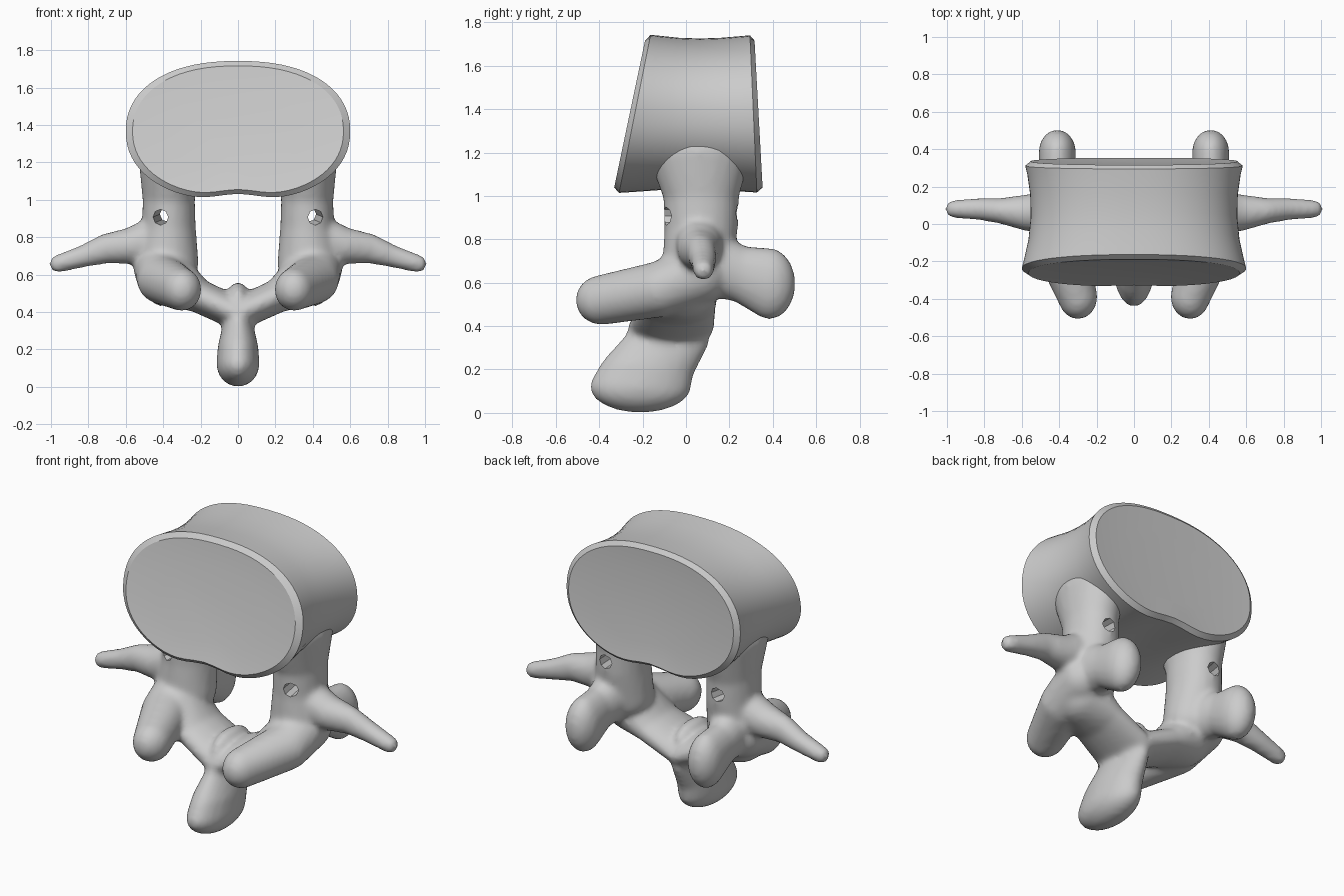
import bpy, bmesh, math
from mathutils import Vector, Matrix

cube = bpy.data.objects.get("Cube")
if cube:
    bpy.data.objects.remove(cube, do_unlink=True)

bone = bpy.data.materials.new("bone grey")
bone.use_nodes = True
GREY = (0.6, 0.6, 0.6, 1)
bone.diffuse_color = GREY
bone.node_tree.nodes["Principled BSDF"].inputs["Base Color"].default_value = GREY


def make_object(name, bm):
    bmesh.ops.recalc_face_normals(bm, faces=bm.faces)
    mesh = bpy.data.meshes.new(name)
    bm.to_mesh(mesh)
    bm.free()
    mesh.materials.append(bone)
    obj = bpy.data.objects.new(name, mesh)
    bpy.context.collection.objects.link(obj)
    return obj


def sphere_directions():
    bm = bmesh.new()
    bmesh.ops.create_icosphere(bm, subdivisions=3, radius=1)
    directions = [v.co.copy() for v in bm.verts]
    bm.free()
    return directions


DIRECTIONS = sphere_directions()


def limb(bm, *balls):
    """Chain of hulls through balls given as (centre, scale)."""
    for pair in zip(balls, balls[1:]):
        verts = [bm.verts.new(centre + scale @ d)
                 for centre, scale in pair for d in DIRECTIONS]
        bmesh.ops.convex_hull(bm, input=verts)
        loose = [v for v in bm.verts if not v.link_faces]
        bmesh.ops.delete(bm, geom=loose, context="VERTS")


def ball(side, x, y, z, rx, ry=None, rz=None):
    scale = Matrix.Diagonal((rx, ry or rx, rz or rx))
    return Vector((side * x, y, z)), scale


# Vertebral body: bean outline lofted from the sloping front to the back
def bean(angle):
    c, s = math.cos(angle), math.sin(angle)
    x = 0.6 * math.copysign(abs(c) ** 0.86, c)
    z = 0.375 * math.copysign(abs(s) ** 0.92, s)
    if s < 0:
        z += 0.04 * math.exp(-(x / 0.16) ** 2)
    return x, z


SIDES = 72
rings = []
bm = bmesh.new()
# (depth, width scale, height scale)
loft = [(0.02, 0.6, 0.6), (0.0, 0.94, 0.93), (0.04, 1.0, 1.0), (0.12, 0.98, 0.99),
        (0.3, 0.94, 0.965), (0.5, 0.92, 0.955), (0.7, 0.925, 0.965),
        (0.88, 0.95, 0.985), (0.96, 0.97, 0.995), (1.0, 0.92, 0.93), (0.98, 0.6, 0.6)]
for t, sx, sz in loft:
    ring = []
    for i in range(SIDES):
        x, z = bean(2 * math.pi * i / SIDES)
        x, z = x * sx, z * sz
        front = -0.262 + 0.21 * z
        back = 0.335 - 0.055 * z
        ring.append(bm.verts.new((x, front + (back - front) * t, 1.367 + z)))
    rings.append(ring)
for a, b in zip(rings, rings[1:]):
    for i in range(SIDES):
        j = (i + 1) % SIDES
        bm.faces.new((a[i], a[j], b[j], b[i]))
bm.faces.new(rings[0])
bm.faces.new(rings[-1])
body = make_object("vertebral_body", bm)
bpy.ops.object.select_all(action="DESELECT")
body.select_set(True)
bpy.context.view_layer.objects.active = body
bpy.ops.object.shade_smooth_by_angle(angle=math.radians(28))

# Neural arch: fused pedicles, laminae and processes
bm = bmesh.new()
for s in (-1, 1):
    # Pedicle, flaring into the body
    limb(bm, ball(s, 0.37, 0.06, 1.2, 0.16, 0.24, 0.12),
         ball(s, 0.37, 0.07, 1.0, 0.14, 0.175, 0.1),
         ball(s, 0.37, 0.07, 0.85, 0.145, 0.17, 0.12),
         ball(s, 0.38, 0.05, 0.66, 0.17, 0.16, 0.14))
    # Transverse process
    limb(bm, ball(s, 0.4, 0.06, 0.8, 0.13, 0.12, 0.13), ball(s, 0.56, 0.06, 0.755, 0.1),
         ball(s, 0.7, 0.07, 0.74, 0.08, 0.07, 0.08),
         ball(s, 0.82, 0.08, 0.7, 0.06), ball(s, 0.962, 0.08, 0.658, 0.048))
    # Forward articular process
    limb(bm, ball(s, 0.42, 0.06, 0.64, 0.14), ball(s, 0.4, -0.12, 0.57, 0.14, 0.12, 0.13),
         ball(s, 0.3, -0.39, 0.52, 0.105, 0.12, 0.115))
    # Rear articular process
    limb(bm, ball(s, 0.39, 0.08, 0.7, 0.13, 0.14, 0.16),
         ball(s, 0.41, 0.25, 0.64, 0.095, 0.1, 0.13),
         ball(s, 0.41, 0.385, 0.595, 0.1, 0.12, 0.165))
    # Lamina
    limb(bm, ball(s, 0.37, -0.02, 0.58, 0.14, 0.17, 0.15),
         ball(s, 0.22, -0.04, 0.49, 0.09, 0.18, 0.09),
         ball(s, 0, -0.07, 0.39, 0.08, 0.2, 0.09))
# Spinous process with its crest
limb(bm, ball(1, 0, -0.07, 0.47, 0.06, 0.16, 0.09), ball(1, 0, -0.09, 0.33, 0.08, 0.2, 0.09),
     ball(1, 0, -0.18, 0.2, 0.11, 0.22, 0.11), ball(1, 0, -0.21, 0.12, 0.115, 0.235, 0.12))
arch = make_object("neural_arch", bm)
remesh = arch.modifiers.new("fuse", "REMESH")
remesh.mode = "VOXEL"
remesh.voxel_size = 0.016
remesh.use_smooth_shade = True
soften = arch.modifiers.new("soften", "SMOOTH")
soften.factor = 0.5
soften.iterations = 8

# Slanted eight-sided holes through the pedicles
for side, label in ((-1, "right"), (1, "left")):
    start, end = Vector((side * 0.43, -0.22, 0.9)), Vector((side * 0.36, 0.36, 0.93))
    axis = end - start
    turn = axis.to_track_quat("Z", "Y").to_matrix().to_4x4()
    bm = bmesh.new()
    bmesh.ops.create_cone(bm, cap_ends=True, segments=8, radius1=0.042, radius2=0.042,
                          depth=axis.length, matrix=Matrix.Translation((start + end) / 2) @ turn)
    cutter = make_object(label + "_hole_cutter", bm)
    cutter.hide_render = True
    cutter.hide_set(True)
    hole = arch.modifiers.new(label + " hole", "BOOLEAN")
    hole.operation = "DIFFERENCE"
    hole.object = cutter
    hole.solver = "EXACT"
